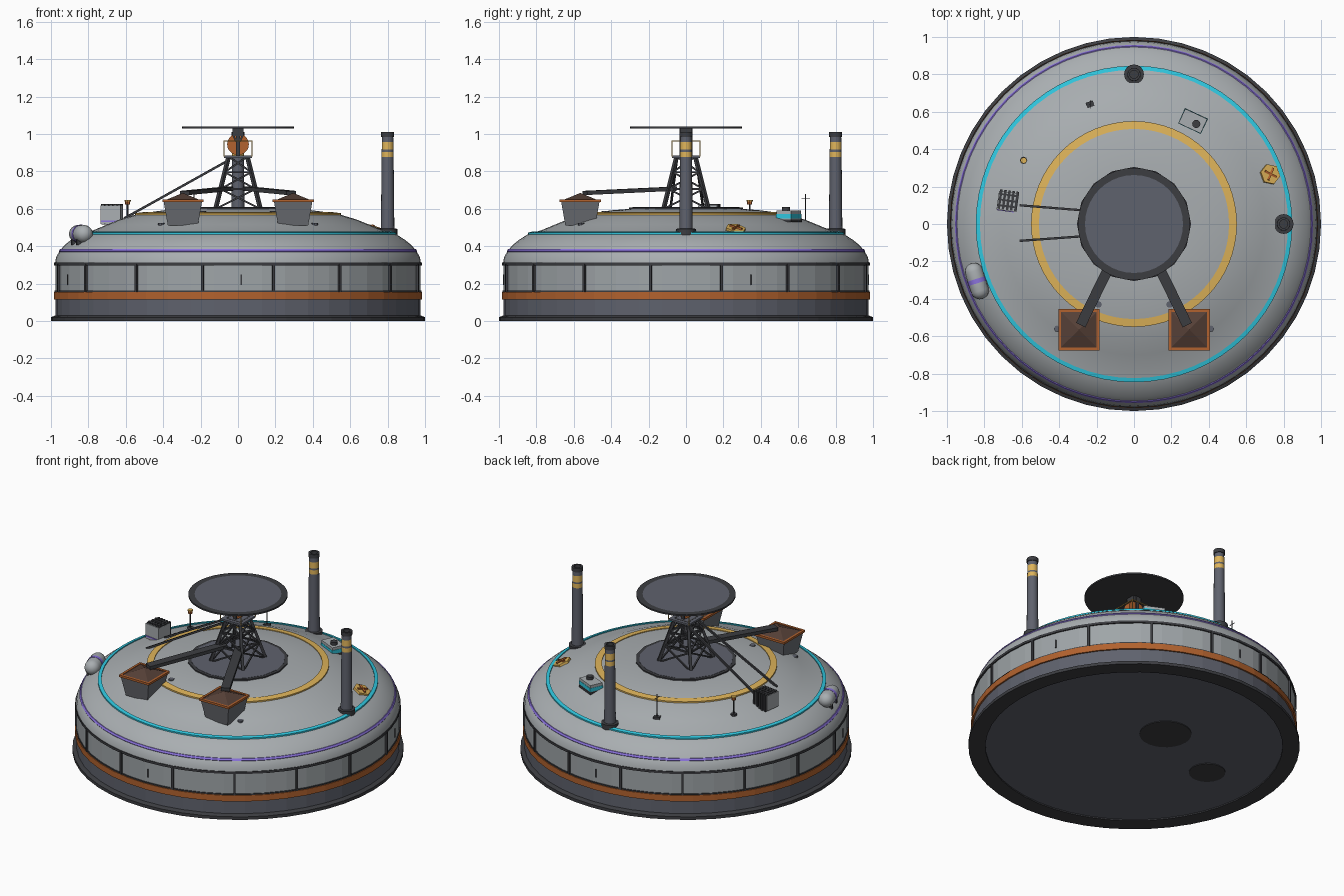
import bpy, bmesh, math
from mathutils import Vector, Matrix

if "Cube" in bpy.data.objects:
    bpy.data.objects.remove(bpy.data.objects["Cube"])


def make_mat(name, code):
    lin = []
    for i in range(3):
        c = int(code[2 * i:2 * i + 2], 16) / 255
        lin.append(c / 12.92 if c < 0.04 else ((c + 0.055) / 1.055) ** 2.4)
    m = bpy.data.materials.new(name)
    m.use_nodes = True
    m.diffuse_color = (*lin, 1)
    m.node_tree.nodes["Principled BSDF"].inputs["Base Color"].default_value = (*lin, 1)
    return m


HULL = make_mat("hull_grey", "A9AEB1")
WALL = make_mat("wall_grey", "9FA5A8")
STEEL = make_mat("blue_steel", "5F626D")
BIN = make_mat("bin_grey", "6C6F75")
DARK = make_mat("charcoal", "3C3D41")
RUST = make_mat("rust_orange", "B2622E")
BROWN = make_mat("ore_brown", "564037")
YELLOW = make_mat("warning_yellow", "DFB45A")
CYAN = make_mat("cyan_stripe", "30C8E0")
PURPLE = make_mat("violet_stripe", "8C74DE")


def finish(name, bm, mats, smooth=False):
    bmesh.ops.recalc_face_normals(bm, faces=bm.faces)
    me = bpy.data.meshes.new(name)
    bm.to_mesh(me)
    bm.free()
    for m in mats:
        me.materials.append(m)
    ob = bpy.data.objects.new(name, me)
    bpy.context.collection.objects.link(ob)
    if smooth:
        bpy.ops.object.select_all(action="DESELECT")
        ob.select_set(True)
        bpy.context.view_layer.objects.active = ob
        bpy.ops.object.shade_smooth_by_angle(angle=math.radians(32))
    return ob


def lathe(name, profile, colours, seg=16, phase=0, smooth=True, at=(0, 0, 0), turn=None):
    """Revolve (radius, height) points; colours is one material or one per span."""
    if not isinstance(colours, list):
        colours = [colours] * (len(profile) - 1)
    mats = list(dict.fromkeys(colours))
    bm = bmesh.new()
    rings = []
    for r, z in profile:
        n = 1 if r == 0 else seg
        rings.append([bm.verts.new((r * math.cos(phase + math.tau * i / seg),
                                    r * math.sin(phase + math.tau * i / seg), z)) for i in range(n)])
    for a, b, c in zip(rings, rings[1:], colours):
        for i in range(seg):
            j = (i + 1) % seg
            vs = [a[i % len(a)], a[j % len(a)], b[j % len(b)], b[i % len(b)]]
            f = bm.faces.new(list(dict.fromkeys(vs)))
            f.material_index = mats.index(c)
    ob = finish(name, bm, mats, smooth)
    ob.matrix_world = Matrix.Translation(at) @ (turn.to_4x4() if turn else Matrix())
    return ob


def box(name, at, size, colour, spin=0):
    bm = bmesh.new()
    bmesh.ops.create_cube(bm, size=1)
    bmesh.ops.scale(bm, vec=size, verts=bm.verts)
    ob = finish(name, bm, [colour])
    ob.matrix_world = Matrix.Translation(at) @ Matrix.Rotation(math.radians(spin), 4, "Z")
    return ob


def bar(name, a, b, width, depth, colour):
    """Square beam from a to b."""
    a, b = Vector(a), Vector(b)
    ob = box(name, (0, 0, 0), (width, depth, (b - a).length), colour)
    ob.matrix_world = Matrix.Translation((a + b) / 2) @ (b - a).to_track_quat("Z", "Y").to_matrix().to_4x4()


def puck(name, at, r, h, colour, seg=12, turn=None):
    lathe(name, [(0, 0), (r, 0), (r, h), (0, h)], colour, seg, at=at, turn=turn)


# Base skirt with a shallow recessed floor, rust band and wall
lathe("base_skirt", [(0, .008), (.897, .008), (.897, 0), (1, 0), (1, .02), (.985, .027), (.975, .03), (.975, .115)],
      [STEEL] + [DARK] * 5 + [STEEL], 48, smooth=False)
puck("floor_hatch", (-.056, .229, .004), .157, .006, DARK, 24)
puck("floor_hatch", (-.547, .035, .004), .11, .006, DARK, 24)
lathe("rust_band", [(.97, .115), (.985, .115), (.985, .155), (.97, .155)], RUST, 48, smooth=False)
lathe("wall", [(.975, .155), (.975, .3)], WALL, 48, smooth=False)
lathe("lower_trim", [(.97, .155), (.98, .155), (.98, .163), (.97, .163)], DARK, 48, smooth=False)
lathe("upper_trim", [(.965, .297), (.983, .297), (.983, .312), (.965, .312)], DARK, 48, smooth=False)
for k in range(16):
    a = math.radians(11.25 + 22.5 * k)
    box("wall_seam", (.976 * math.cos(a), .976 * math.sin(a), .23), (.018, .014, .15), DARK, math.degrees(a))
for deg in (-159, -89, 21, 91):
    a = math.radians(deg)
    box("wall_handle", (.974 * math.cos(a), .974 * math.sin(a), .222), (.01, .007, .056), DARK, deg)

# Dome with raised coloured rings
DOME = [(.978, .312), (.973, .34), (.958, .368), (.946, .385), (.925, .408), (.893, .434), (.846, .464),
        (.824, .471), (.772, .486), (.7, .516), (.634, .543), (.55, .568), (.508, .577), (.4, .592),
        (.3, .6), (0, .603)]
lathe("dome", DOME, HULL, 64)
lathe("violet_ring", [(.955, .368), (.958, .374), (.951, .385), (.944, .385)], PURPLE, 64)
lathe("cyan_ring", [(.846, .46), (.846, .473), (.824, .478), (.824, .468)], CYAN, 64)
lathe("yellow_ring", [(.55, .56), (.55, .577), (.508, .582), (.508, .57)], YELLOW, 64)


def dome_z(x, y):
    r = math.hypot(x, y)
    for (r1, z1), (r2, z2) in zip(DOME, DOME[1:]):
        if r2 <= r <= r1:
            return z1 + (z2 - z1) * (r1 - r) / (r1 - r2)


puck("tower_pad", (0, 0, .596), .305, .012, DARK, 16)
puck("tower_pad_top", (0, 0, .6), .285, .0095, STEEL, 16)

# Chimneys
for x, y in ((.8, 0), (0, .8)):
    lathe("chimney", [(0, .46), (.053, .46), (.053, .493), (.036, .495), (.032, .877), (.032, .905),
                      (.0315, .916), (.031, .957), (.03, .984), (.035, .984), (.035, 1.01),
                      (.022, 1.01), (.022, .98), (0, .98)],
          [DARK] * 3 + [STEEL, YELLOW, STEEL, YELLOW, STEEL] + [DARK] * 5, 16, at=(x, y, 0))

# Lattice tower
CORNERS = ((1, 1), (-1, 1), (-1, -1), (1, -1))


def corner(k, t):
    half = .12 - .07 * t
    sx, sy = CORNERS[k % 4]
    return (sx * half, sy * half, .6 + .28 * t)


LEVELS = [0, .38, .7, 1]
for k in range(4):
    bar("tower_leg", corner(k, 0), corner(k, 1), .018, .018, DARK)
    for lo, hi in zip(LEVELS, LEVELS[1:]):
        bar("tower_brace", corner(k, lo), corner(k + 1, hi), .009, .009, DARK)
        bar("tower_brace", corner(k + 1, lo), corner(k, hi), .009, .009, DARK)
        bar("tower_rung", corner(k, hi), corner(k + 1, hi), .01, .01, DARK)
box("tower_platform", (0, 0, .878), (.15, .15, .012), STEEL)
for k in range(4):
    p, q = (Vector((*CORNERS[i % 4], 0)) * .076 for i in (k, k + 1))
    top = Vector((0, 0, .962))
    bar("railing_post", p + Vector((0, 0, .88)), p + top, .005, .005, YELLOW)
    bar("railing_bar", p + top, q + top, .005, .005, YELLOW)
box("head_post", (0, 0, .955), (.02, .07, .15), DARK)
box("head_block", (0, 0, 1.01), (.06, .06, .04), DARK)
puck("drive_wheel", (0, .025, .945), .058, .05, RUST, 20, Matrix.Rotation(math.pi / 2, 3, "X"))
for s in (-1, 1):
    bar("head_strut", (.01 * s, -.03, .96), (.028 * s, -.03, 1.0), .01, .01, DARK)

# Flat rotor dish
lathe("dish", [(0, 1.03), (.3, 1.03), (.3, 1.04), (.262, 1.04), (0, 1.04)], [DARK, DARK, DARK, STEEL], 40)

# Hoppers with ore and conveyor arms, mirrored
R2 = math.sqrt(2)
for s in (-1, 1):
    at = (.295 * s, -.565, 0)
    prof = [(0, .51), (.08, .51), (.102, .636), (.11, .636), (.11, .65), (.095, .65), (.095, .646), (0, .685)]
    lathe("hopper", [(r * R2, z) for r, z in prof], [BIN, BIN, RUST, RUST, RUST, RUST, BROWN],
          4, math.pi / 4, False, at)
    bar("conveyor_arm", (.285 * s, -.54, .685), (.05 * s, -.06, .708), .055, .022, DARK)
    for x, y in ((.41, -.56), (.19, -.43)):
        puck("hopper_foot", (x * s, y, dome_z(x, y) - .008), .018, .013, STEEL, 8)

# Tower stays on the right side
for y in (.1, -.09):
    bar("tower_stay", (-.61, y, dome_z(.61, y)), (-.05, y * .55, .86), .012, .012, DARK)

# Capsule tank lying along the dome edge
turn = Vector((.3, -.95, 0)).to_track_quat("Z", "Y").to_matrix()
half = [(.048 * math.sin(a), .055 + .045 * math.cos(a)) for a in (1.57, 1.15, .75, .35)] + [(0, .1)]
low = [(r, -z) for r, z in reversed(half)]
lathe("tank", low + [(.048, -.012), (.05, -.012), (.05, .012), (.048, .012)] + half,
      [HULL] * 5 + [PURPLE] * 3 + [HULL] * 5, 16, at=(-.84, -.305, .466), turn=turn)
for d in (-.045, .045):
    box("tank_cradle", (-.84 + .3 * d, -.305 - .95 * d, .433), (.075, .018, .05), DARK, 17)
box("tank_valve", (-.885, -.25, .463), (.02, .03, .03), YELLOW, 17)

# Radiator with fins, plain on its front face
box("radiator", (-.675, .12, .568), (.108, .1, .1), HULL, -8)
for i in range(5):
    box("radiator_fin", (-.716 + .022 * i, .133 - .003 * i, .57), (.013, .104, .11), DARK, -8)
for i in range(3):
    box("radiator_rib", (-.675 - .004 * (1 - i), .095 + .03 * i, .62), (.104, .01, .012), DARK, -8)
box("radiator_stripe", (-.682, .07, .535), (.1, .006, .008), PURPLE, -8)

# Beacon lamp
z = dome_z(.59, .34)
puck("beacon_foot", (-.59, .34, z - .005), .02, .012, DARK, 8)
puck("beacon_post", (-.59, .34, z), .005, .1, DARK, 6)
puck("beacon_lamp", (-.59, .34, .622), .013, .018, RUST, 8)
puck("beacon_cap", (-.59, .34, .64), .017, .007, YELLOW, 8)

# Thin antenna
z = dome_z(.235, .64)
box("antenna_foot", (-.235, .64, z), (.04, .03, .018), DARK, 20)
puck("antenna_mast", (-.235, .64, z), .003, .68 - z, DARK, 6)
box("antenna_rod", (-.235, .64, .655), (.003, .045, .003), DARK)

# Ventilation unit
box("vent_unit", (.315, .55, .56), (.13, .085, .06), HULL, -25)
box("vent_unit_stripe", (.315, .55, .56), (.134, .089, .024), CYAN, -25)
puck("vent_fan", (.333, .535, .585), .022, .024, DARK, 12)
box("vent_foot", (.315, .55, .537), (.136, .091, .014), DARK, -25)

# Hatch following the dome slope
x, y = .725, .265
tilt = Vector((x * .42, y * .42, .77)).to_track_quat("Z", "Y").to_matrix()
pos = Vector((x, y, dome_z(x, y)))
puck("hatch", pos - tilt.col[2] * .01, .056, .024, YELLOW, 6, tilt)
for k in range(2):
    d = (tilt.col[0] + tilt.col[1] * (1 - 2 * k)) * .025
    up = tilt.col[2] * .016
    bar("hatch_handle", pos + up - d, pos + up + d, .012, .012, RUST)
